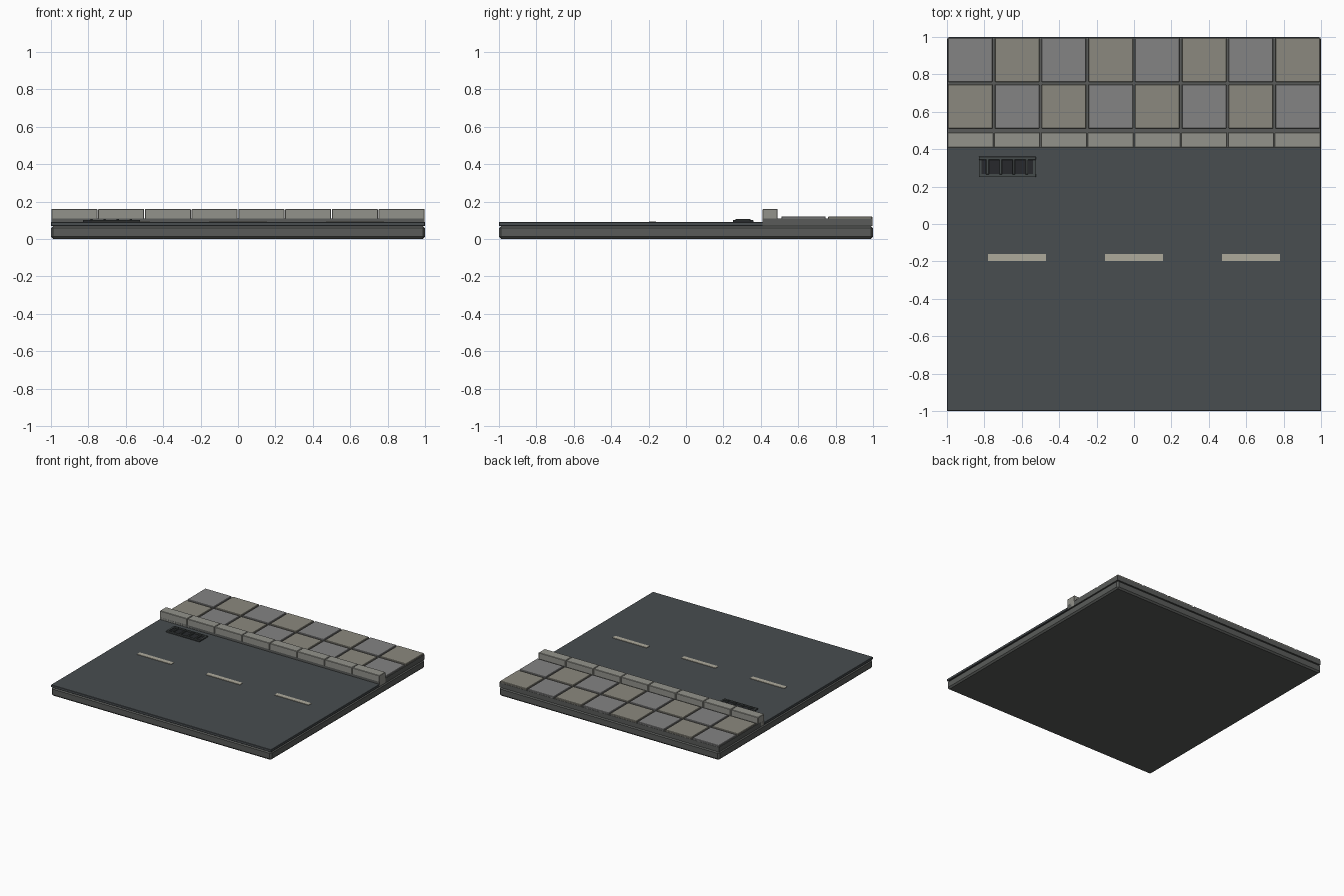
import bpy, bmesh

if "Cube" in bpy.data.objects:
    bpy.data.objects.remove(bpy.data.objects["Cube"])

def mat(name, c):
    m = bpy.data.materials.new(name)
    m.diffuse_color = (*c, 1)
    m.use_nodes = True
    m.node_tree.nodes["Principled BSDF"].inputs["Base Color"].default_value = m.diffuse_color
    return m

BASE = mat("dark_stone", (0.10, 0.105, 0.10))
ASPHALT = mat("asphalt", (0.065, 0.075, 0.08))
CURB = mat("curb_stone", (0.29, 0.29, 0.26))
GREY = mat("paver_grey", (0.23, 0.23, 0.23))
WARM = mat("paver_warm", (0.26, 0.25, 0.21))
PAINT = mat("faded_paint", (0.42, 0.40, 0.33))
IRON = mat("iron", (0.06, 0.07, 0.07))
PIT = mat("drain_dark", (0.02, 0.022, 0.025))

def box(name, x, y, z, material, bevel=0.0):
    """Box from (min, max) ranges, with an optional chamfer."""
    bm = bmesh.new()
    bmesh.ops.create_cube(bm, size=1)
    for v in bm.verts:
        v.co = [r[0] + (c + 0.5) * (r[1] - r[0]) for c, r in zip(v.co, (x, y, z))]
    if bevel:
        bmesh.ops.bevel(bm, geom=bm.edges[:], offset=bevel, segments=1,
                        affect='EDGES', profile=0.5)
    me = bpy.data.meshes.new(name)
    bm.to_mesh(me)
    bm.free()
    me.materials.append(material)
    ob = bpy.data.objects.new(name, me)
    bpy.context.collection.objects.link(ob)
    return ob

# Ground layers
box("base_slab", (-1, 1), (-1, 1), (0, 0.07), BASE, 0.012)
box("road_surface", (-1, 1), (-1, 0.41), (0.07, 0.09), ASPHALT, 0.002)
box("sidewalk_bed", (-0.998, 0.998), (0.41, 0.998), (0.07, 0.109), BASE)

# Curb stones and two rows of paving slabs
for i in range(8):
    cx = -0.875 + 0.25 * i
    box(f"curb_stone_{i}", (cx - 0.123, cx + 0.123), (0.41, 0.49),
        (0.07, 0.16), CURB, 0.003)
    for j, cy in enumerate((0.628, 0.878)):
        box(f"paving_slab_{i}_{j}", (cx - 0.119, cx + 0.119),
            (cy - 0.118, cy + 0.118), (0.08, 0.121),
            GREY if (i + j) % 2 else WARM, 0.003)

# Lane dashes
for i, cx in enumerate((-0.625, 0, 0.625)):
    box(f"lane_dash_{i}", (cx - 0.155, cx + 0.155), (-0.197, -0.16),
        (0.088, 0.094), PAINT)

# Storm drain: pit plate, rim and bars
X0, X1, Y0, Y1 = -0.83, -0.525, 0.25, 0.36
box("drain_pit", (X0, X1), (Y0, Y1), (0.088, 0.095), PIT)
for n, y in (("front", (Y0, Y0 + 0.018)), ("back", (Y1 - 0.018, Y1))):
    box(f"drain_rim_{n}", (X0, X1), y, (0.088, 0.101), IRON, 0.002)
for n, x in (("left", (X0, X0 + 0.015)), ("right", (X1 - 0.015, X1))):
    box(f"drain_rim_{n}", x, (Y0 + 0.018, Y1 - 0.018), (0.088, 0.101), IRON)
for i in range(4):
    bx = -0.783 + 0.07 * i
    box(f"drain_bar_{i}", (bx - 0.007, bx + 0.007), (Y0 + 0.014, Y1 - 0.014),
        (0.09, 0.106), IRON, 0.002)
